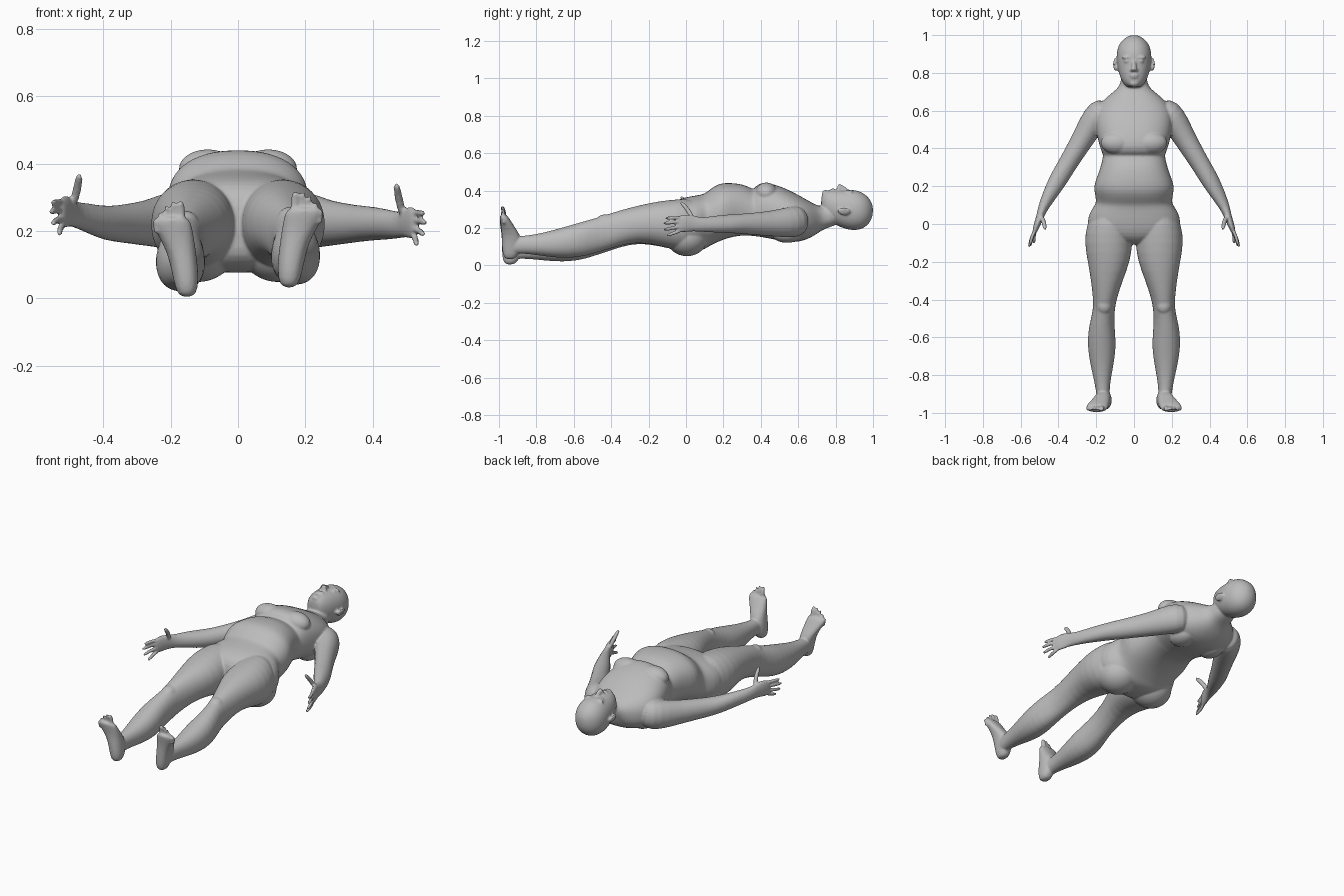
import bpy, bmesh, math
from mathutils import Vector, Matrix

cube = bpy.data.objects.get("Cube")
if cube:
    bpy.data.objects.remove(cube, do_unlink=True)

skin = bpy.data.materials.new("plain grey")
skin.use_nodes = True
GREY = (0.5, 0.5, 0.5, 1)
skin.diffuse_color = GREY
bsdf = skin.node_tree.nodes["Principled BSDF"]
bsdf.inputs["Base Color"].default_value = GREY
bsdf.inputs["Roughness"].default_value = 0.7

bm = bmesh.new()


def clamp(t):
    return max(0.0, min(1.0, t))


def place(p, s):
    """Mirror a point to side s and add the slight left/right difference of the pose."""
    x, y, z = p
    if s > 0:
        z += 0.028 * clamp((-y - 0.1) / 0.8)
    z -= s * 0.016 * clamp((x - 0.4) / 0.08)
    return Vector((x * s, y, z))


def loft(rings, s=0, axis=None, n=20, power=2.0):
    """Skin rings of (centre, half width, half height) along an axis or their own path."""
    loops = []
    pts = [Vector(r[0]) for r in rings]
    for i, (c, ru, rv) in enumerate(rings):
        a = Vector(axis) if axis else (pts[min(i + 1, len(pts) - 1)] - pts[max(i - 1, 0)]).normalized()
        up = Vector((0, 1, 0)) if abs(a.z) > 0.9 else Vector((0, 0, 1))
        u = a.cross(up).normalized()
        v = u.cross(a)
        loop = []
        for k in range(n):
            t = 2 * math.pi * k / n
            cu, cv = math.cos(t), math.sin(t)
            pu = math.copysign(abs(cu) ** (2 / power), cu)
            pv = math.copysign(abs(cv) ** (2 / power), cv)
            p = Vector(c) + u * ru * pu + v * rv * pv
            loop.append(bm.verts.new(place(p, s) if s else p))
        loops.append(loop)
    for a, b in zip(loops, loops[1:]):
        for k in range(n):
            bm.faces.new((a[k], a[(k + 1) % n], b[(k + 1) % n], b[k]))
    bm.faces.new(loops[0][::-1])
    bm.faces.new(loops[-1])


def blob(c, r, s=0, turn=0.0):
    """Ellipsoid, turned about y."""
    m = Matrix.Translation(c) @ Matrix.Rotation(turn, 4, 'Y') @ Matrix.Diagonal((*r, 1))
    made = bmesh.ops.create_uvsphere(bm, u_segments=20, v_segments=12, radius=1, matrix=m)
    if s:
        for v in made["verts"]:
            v.co = place(v.co, s)


def digit(a, b, r, s, bend=(0, 0, 0)):
    """Finger or toe from a to b."""
    a, b = Vector(a), Vector(b)
    mid = (a + b) / 2 + Vector(bend)
    loft([(a, r, r), (mid, r, r), (b - (b - mid) * 0.25, r * 0.9, r * 0.9), (b, r * 0.5, r * 0.5)], s, n=10)


# Torso and neck: y, half width, back height, front height
torso = [(-.11, .05, .14, .28), (-.085, .15, .11, .325), (-.05, .235, .085, .35), (0, .25, .075, .365),
         (.06, .238, .075, .375), (.1, .207, .085, .382), (.12, .2, .1, .4), (.16, .208, .12, .43),
         (.2, .215, .138, .442), (.26, .192, .155, .44), (.31, .175, .16, .432), (.35, .166, .158, .412),
         (.365, .165, .155, .408), (.375, .168, .155, .428), (.41, .182, .15, .445), (.46, .195, .14, .437),
         (.52, .205, .128, .417), (.58, .205, .122, .388), (.63, .185, .132, .36), (.67, .148, .15, .337),
         (.7, .108, .168, .32), (.73, .075, .19, .315), (.77, .068, .205, .32), (.82, .06, .22, .33)]
loft([((0, y, (a + b) / 2), w, (b - a) / 2) for y, w, a, b in torso], axis=(0, 1, 0), n=32, power=2.35)

# Head: same layout
head = [(.722, .028, .30, .37), (.735, .05, .265, .395), (.76, .066, .24, .403), (.79, .078, .222, .405),
        (.82, .085, .206, .405), (.86, .092, .192, .404), (.9, .093, .186, .405), (.94, .085, .193, .392),
        (.97, .066, .213, .37), (.99, .04, .24, .343), (1.0, .016, .275, .315)]
loft([((0, y, (a + b) / 2), w, (b - a) / 2) for y, w, a, b in head], axis=(0, 1, 0), n=28, power=2.15)

# Face: nose, lips, chin
loft([((0, .868, .4), .011, .012), ((0, .84, .412), .012, .014), ((0, .818, .422), .017, .018),
      ((0, .808, .415), .012, .012)], axis=(0, 1, 0), n=12)
blob((0, .79, .4), (.027, .006, .013))
blob((0, .778, .398), (.023, .006, .013))
blob((0, .745, .385), (.026, .018, .018))

# Foot outline going up from the heel: z, centre x, half width, sole y, instep y
foot = [(.003, .152, .018, -.965, -.92), (.025, .152, .034, -.98, -.895), (.08, .157, .04, -.985, -.875),
        (.135, .167, .043, -.985, -.885), (.18, .182, .052, -.988, -.918), (.22, .197, .06, -.996, -.942),
        (.245, .199, .052, -.998, -.96)]
# Leg: y, inner x, outer x, back height, front height
leg = [(.06, .03, .215, .1, .35), (0, .01, .252, .075, .357), (-.1, .006, .264, .09, .35),
       (-.2, .02, .245, .115, .33), (-.3, .06, .228, .113, .302), (-.4, .093, .216, .08, .27),
       (-.46, .103, .217, .06, .247), (-.54, .104, .239, .033, .222), (-.62, .095, .247, .02, .196),
       (-.7, .1, .24, .02, .17), (-.78, .115, .223, .028, .147), (-.85, .127, .207, .035, .133),
       (-.9, .129, .2, .035, .128), (-.95, .13, .19, .03, .12)]
# Arm: centre, half width, half height
arm = [((.13, .615, .24), .06, .07), ((.185, .59, .235), .075, .085), ((.225, .53, .228), .069, .08),
       ((.268, .455, .223), .06, .068), ((.335, .345, .222), .052, .058), ((.365, .295, .222), .05, .054),
       ((.403, .232, .224), .049, .05), ((.45, .148, .23), .038, .044), ((.485, .08, .233), .026, .038),
       ((.497, .04, .24), .02, .042), ((.512, 0, .243), .018, .05), ((.524, -.035, .236), .014, .046),
       ((.528, -.045, .235), .009, .04)]
# Toes: base x, base z, tip x, tip z, radius
toes = [(.168, .24, .171, .29, .0135), (.19, .245, .193, .289, .0095), (.209, .24, .213, .277, .009),
        (.226, .23, .231, .258, .009), (.241, .21, .247, .236, .009)]
# Fingers: base z, tip x, tip y, tip z
fingers = [(.272, .551, -.112, .268), (.25, .557, -.124, .24), (.226, .551, -.122, .205), (.204, .53, -.105, .174)]

for s in (-1, 1):
    loft([(((a + b) / 2, y, (lo + hi) / 2), (b - a) / 2, (hi - lo) / 2) for y, a, b, lo, hi in leg],
         s, axis=(0, 1, 0), n=24, power=2.15)
    blob((.118, .005, .15), (.115, .115, .102), s)                # buttock
    blob((.09, .43, .385), (.088, .062, .058), s)                 # chest
    blob((.1, .54, .17), (.065, .085, .05), s)                    # shoulder blade
    blob((.158, -.43, .225), (.042, .05, .036), s)                # kneecap
    loft([((x, (a + b) / 2, z), w, (b - a) / 2) for z, x, w, a, b in foot], s, axis=(0, 0, 1), n=20, power=2.3)
    for x, z, tx, tz, r in toes:
        digit((x, -.975, z - .02), (tx, -.985, tz), r, s, (0, .008, 0))
    loft(arm, s, n=22)
    for z, tx, ty, tz in fingers:
        digit((.518, -.02, z), (tx, ty, tz), .0105, s, (.006, 0, 0))
    digit((.492, .04, .255), (.47, -.03, .355), .0135, s, (-.004, .008, .006))   # thumb
    blob((.1, .845, .288), (.008, .034, .022), s, .35)            # ear
    blob((.094, .825, .294), (.012, .015, .012), s)               # ear lobe
    blob((.034, .862, .391), (.019, .01, .012), s)                # eyelid
    blob((.036, .882, .39), (.028, .009, .015), s)                # brow
    blob((.013, .815, .408), (.009, .009, .011), s)               # nostril

bmesh.ops.recalc_face_normals(bm, faces=bm.faces[:])
mesh = bpy.data.meshes.new("body")
bm.to_mesh(mesh)
bm.free()
mesh.materials.append(skin)
body = bpy.data.objects.new("body", mesh)
bpy.context.scene.collection.objects.link(body)

# Round the parts, fuse them into one skin and soften the joins
sub = body.modifiers.new("round", 'SUBSURF')
sub.levels = sub.render_levels = 1
fuse = body.modifiers.new("fuse", 'REMESH')
fuse.mode = 'VOXEL'
fuse.voxel_size = 0.0055
fuse.use_smooth_shade = True
soft = body.modifiers.new("soften", 'SMOOTH')
soft.factor = 0.5
soft.iterations = 5
